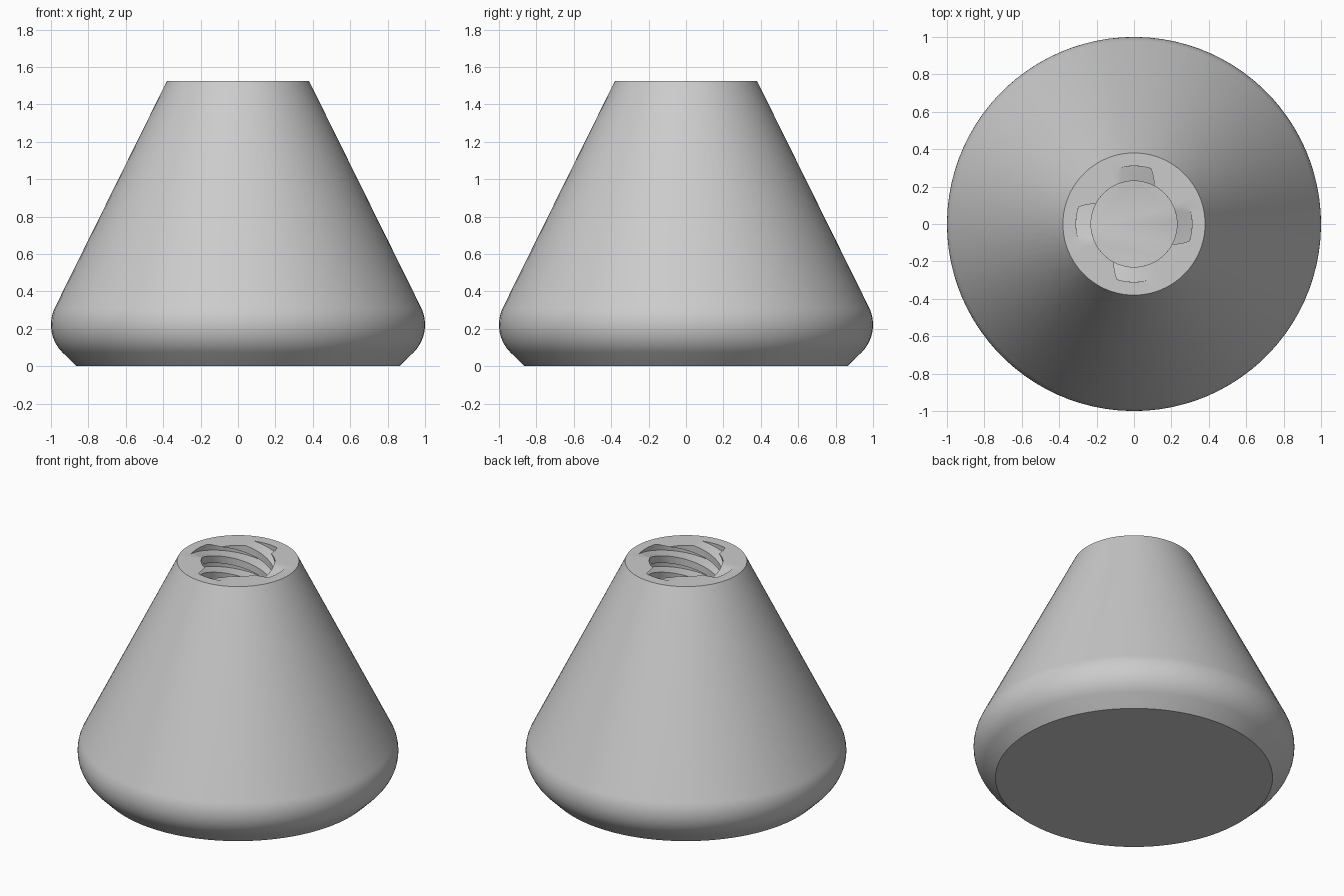
import bpy
import bmesh
from math import cos, sin, pi, radians

cube = bpy.data.objects.get("Cube")
if cube:
    bpy.data.objects.remove(cube, do_unlink=True)

HEIGHT, TOP_R = 1.525, 0.38
BORE_R, GROOVE_R = 0.23, 0.31
BORE_DEPTH, PITCH = 0.7, 0.45
ROWS = 110

# Bore cross-section: four trapezoid grooves (start angle, end angle, radii, steps)
quarter = [
    (23, 62, BORE_R, BORE_R, 10),
    (62, 73, BORE_R, GROOVE_R, 3),
    (73, 106, GROOVE_R, GROOVE_R, 8),
    (106, 113, GROOVE_R, BORE_R, 2),
]
section = []
for q in range(4):
    for a0, a1, r0, r1, steps in quarter:
        for i in range(steps):
            t = i / steps
            section.append((radians(a0 + (a1 - a0) * t + 90 * q), r0 + (r1 - r0) * t))
count = len(section)

# Outer profile: chamfered foot, rounded bulge, straight cone
BULGE_R, BULGE_Z = 0.21, 0.222
profile = [(0.864, 0)]
for i in range(17):
    a = radians(-45 + 71.5 * i / 16)
    profile.append((1 - BULGE_R + BULGE_R * cos(a), BULGE_Z + BULGE_R * sin(a)))
profile.append((TOP_R, HEIGHT))

bm = bmesh.new()
rings = []
for r, z in profile:
    rings.append([bm.verts.new((r * cos(a), r * sin(a), z)) for a, _ in section])

# Grooved bore, twisting as it descends
for row in range(ROWS + 1):
    drop = BORE_DEPTH * row / ROWS
    twist = -2 * pi * drop / PITCH
    rings.append([bm.verts.new((r * cos(a + twist), r * sin(a + twist), HEIGHT - drop))
                  for a, r in section])

for low, high in zip(rings, rings[1:]):
    for j in range(count):
        k = (j + 1) % count
        bm.faces.new((low[j], low[k], high[k], high[j]))

# Underside and bore floor
bm.faces.new(rings[0][::-1])
bm.faces.new(rings[-1])

mesh = bpy.data.meshes.new("threaded_cone")
bm.to_mesh(mesh)
bm.free()
cone = bpy.data.objects.new("threaded_cone", mesh)
bpy.context.collection.objects.link(cone)

# Plain grey material
grey = bpy.data.materials.new("light_grey")
grey.use_nodes = True
colour = (0.6, 0.6, 0.6, 1)
grey.diffuse_color = colour
grey.node_tree.nodes["Principled BSDF"].inputs["Base Color"].default_value = colour
mesh.materials.append(grey)

bpy.ops.object.select_all(action="DESELECT")
cone.select_set(True)
bpy.context.view_layer.objects.active = cone
bpy.ops.object.shade_smooth_by_angle(angle=radians(30))
